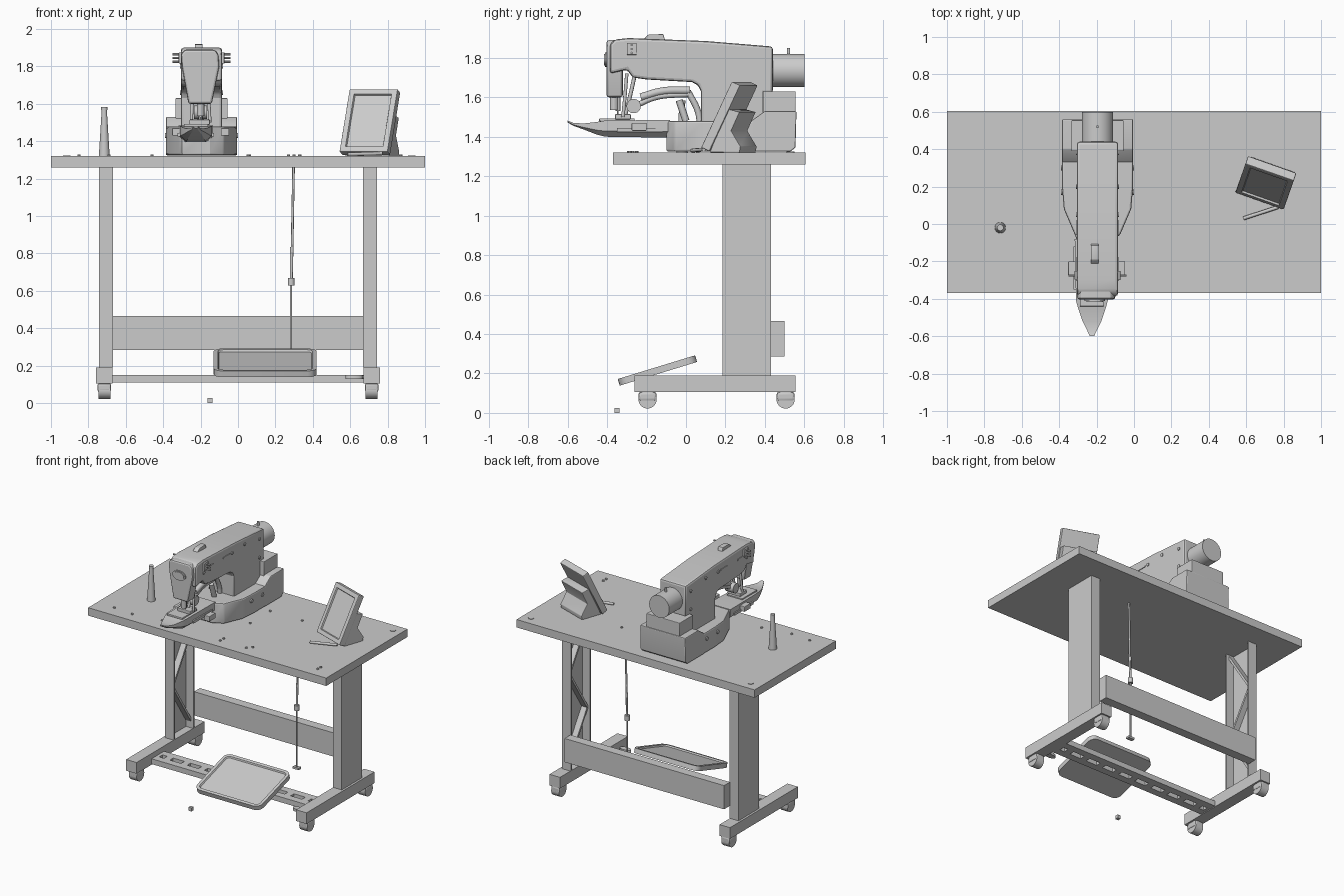
import bpy, bmesh, math
from mathutils import Vector, Matrix

if "Cube" in bpy.data.objects:
    bpy.data.objects.remove(bpy.data.objects["Cube"])


def finish(name, bm, loc=(0, 0, 0), rot=(0, 0, 0)):
    bmesh.ops.recalc_face_normals(bm, faces=bm.faces)
    me = bpy.data.meshes.new(name)
    bm.to_mesh(me)
    bm.free()
    ob = bpy.data.objects.new(name, me)
    ob.location, ob.rotation_euler = loc, rot
    bpy.context.collection.objects.link(ob)
    return ob


def prism(name, pts, axis, a, b, bevel=0, recess=None, loc=(0, 0, 0), rot=(0, 0, 0)):
    """Extrude a 2D profile along an axis; recess = (direction, rim, depth)."""
    put = {'x': lambda p, t: (t, p[0], p[1]), 'y': lambda p, t: (p[0], t, p[1]),
           'z': lambda p, t: (p[0], p[1], t)}[axis]
    bm = bmesh.new()
    lo = [bm.verts.new(put(p, a)) for p in pts]
    hi = [bm.verts.new(put(p, b)) for p in pts]
    n = len(pts)
    bm.faces.new(lo)
    bm.faces.new(hi)
    for i in range(n):
        bm.faces.new((lo[i], lo[(i + 1) % n], hi[(i + 1) % n], hi[i]))
    bmesh.ops.recalc_face_normals(bm, faces=bm.faces)
    if bevel:
        edges = [e for e in bm.edges if e.calc_face_angle(0) > 0.5]
        bmesh.ops.bevel(bm, geom=edges, offset=bevel, segments=2, profile=0.5, affect='EDGES')
    if recess:
        d = Vector(recess[0])
        f = max(bm.faces, key=lambda q: q.normal.dot(d) * q.calc_area())
        bmesh.ops.inset_region(bm, faces=[f], thickness=recess[1])
        bmesh.ops.inset_region(bm, faces=[f], thickness=0.006, depth=-recess[2])
    return finish(name, bm, loc, rot)


def box(name, x0, x1, y0, y1, z0, z1, bevel=0):
    return prism(name, [(x0, y0), (x1, y0), (x1, y1), (x0, y1)], 'z', z0, z1, bevel)


def cyl(name, c, r, depth, axis='z', r2=None, seg=32, squash=(1, 1, 1)):
    bm = bmesh.new()
    bmesh.ops.create_cone(bm, cap_ends=True, segments=seg, radius1=r,
                          radius2=r if r2 is None else r2, depth=depth)
    turn = {'z': Matrix(), 'x': Matrix.Rotation(math.pi / 2, 4, 'Y'),
            'y': Matrix.Rotation(-math.pi / 2, 4, 'X')}[axis]
    bmesh.ops.transform(bm, matrix=Matrix.Diagonal((*squash, 1)) @ turn, verts=bm.verts)
    return finish(name, bm, c)


def tube(name, pts, r, smooth=False):
    cu = bpy.data.curves.new(name, 'CURVE')
    cu.dimensions = '3D'
    cu.bevel_depth, cu.bevel_resolution, cu.use_fill_caps = r, 2, True
    if smooth:
        sp = cu.splines.new('BEZIER')
        sp.bezier_points.add(len(pts) - 1)
        for bp, p in zip(sp.bezier_points, pts):
            bp.co, bp.handle_left_type, bp.handle_right_type = p, 'AUTO', 'AUTO'
    else:
        sp = cu.splines.new('POLY')
        sp.points.add(len(pts) - 1)
        for bp, p in zip(sp.points, pts):
            bp.co = (*p, 1)
    ob = bpy.data.objects.new(name, cu)
    bpy.context.collection.objects.link(ob)
    return ob


def rounded(hx, hy, r, n=5):
    pts = []
    for k, (sx, sy) in enumerate([(1, 1), (-1, 1), (-1, -1), (1, -1)]):
        for i in range(n + 1):
            a = math.pi / 2 * (k + i / n)
            pts.append((sx * (hx - r) + r * math.cos(a), sy * (hy - r) + r * math.sin(a)))
    return pts


# Table top with plugs and small fittings
box('table_top', -1, 1, -.37, .605, 1.26, 1.32)
for x in (-.915, .93):
    cyl('table_plug', (x, .53, 1.321), .02, .006)
for x, y in [(-.85, -.27), (-.69, -.285), (-.46, -.25), (.055, -.25), (.055, -.29), (.27, -.285),
             (.3, -.25), (.87, -.25), (.87, -.285), (.06, .3), (.06, .06), (.33, .3)]:
    cyl('table_fitting', (x, y, 1.323), .009, .01, seg=10)

# Channel legs with zigzag ribs, feet and casters
for s in (-1, 1):
    def bx(name, a, b, *rest):
        return box(name, min(s * a, s * b), max(s * a, s * b), *rest)
    bx('leg_outer_wall', .73, .742, .185, .43, .19, 1.26)
    bx('leg_front_flange', .667, .742, .185, .197, .19, 1.26)
    bx('leg_back_flange', .667, .742, .418, .43, .19, 1.26)
    zs = [.24, .57, .9, 1.22]
    for i in range(3):
        ya, yb = (.2, .415) if i % 2 else (.415, .2)
        a, b = zs[i], zs[i + 1]
        prism('leg_rib', [(ya, a), (yb, b), (yb, b + .03), (ya, a + .03)], 'x', s * .685, s * .735)
    bx('foot', .67, .758, -.26, .555, .105, .19)
    for y in (-.195, .505):
        cyl('caster_wheel', (s * .715, y, .068), .046, .064, 'x')
        bx('caster_housing', .678, .752, y - .046, y + .046, .06, .106, .012)

# Rear beam and slotted lower crossbar
box('rear_beam', -.67, .67, .43, .5, .285, .465)
box('crossbar_front_strip', -.67, .67, -.08, -.025, .11, .15)
box('crossbar_back_strip', -.67, .67, .015, .07, .11, .15)
edges = [-.67] + [-.58 + .145 * i for i in range(9)] + [.67]
for i, x in enumerate(edges):
    w = .025
    box('crossbar_web', max(x - w, -.67), min(x + w, .67), -.025, .015, .11, .15)
cyl('adjuster_lever', (.62, -.16, .14), .045, .02, squash=(1, .5, 1))
tube('adjuster_stem', [(.64, -.14, .138), (.7, -.08, .138)], .01)
box('floor_block', -.163, -.137, -.363, -.337, 0, .026)

# Pedal and pull rod
prism('pedal', rounded(.275, .205, .05), 'z', -.0175, .0175, recess=((0, 0, 1), .022, .01),
      loc=(.145, -.145, .215), rot=(math.radians(17), 0, 0))
tube('pull_rod_upper', [(.297, .3, 1.26), (.286, .3, .65)], .007)
tube('pull_rod_lower', [(.283, .3, .8), (.283, .3, .2)], .006)
cyl('rod_joint', (.284, .3, .65), .018, .04)
cyl('rod_collar', (.288, .3, .82), .01, .03)
box('rod_hook', .26, .31, .285, .315, .185, .2)

# Thread post
cyl('thread_post', (-.715, -.02, 1.45), .029, .26, r2=.013)
cyl('thread_post_cap', (-.715, -.02, 1.575), .017, .015)

# Control panel: tilted screen, folded stand and pen
P, R = (.705, .22, 0), (0, 0, math.radians(-19.4))
prism('panel_screen', [(-.105, 1.345), (-.06, 1.325), (.105, 1.66), (.06, 1.68)], 'x', -.137, .137,
      .006, ((0, -1, .4), .035, .01), P, R)
prism('panel_stand', [(-.06, 1.32), (-.02, 1.42), (.04, 1.54), (.1, 1.525), (.055, 1.43),
                      (.105, 1.35), (.1, 1.32)], 'x', -.12, .13, .004, None, P, R)
tube('panel_pen', [(.585, .03, 1.33), (.77, .09, 1.335)], .01)

# Sewing machine: arm and column
CX = -.195
prism('machine_arm', [(-.385, 1.87), (-.36, 1.893), (-.29, 1.9), (.1, 1.885), (.44, 1.857), (.44, 1.62),
                      (.4, 1.62), (.4, 1.4), (.075, 1.4), (.075, 1.63), (.062, 1.66), (.03, 1.677),
                      (-.2, 1.69), (-.27, 1.7), (-.3, 1.74), (-.385, 1.72)], 'x', -.305, -.085, .014)
prism('face_plate', [(-.305, 1.865), (-.285, 1.89), (-.125, 1.89), (-.105, 1.865), (-.1, 1.8),
                     (-.14, 1.6), (-.265, 1.6), (-.3, 1.8)], 'y', -.403, -.32, .012)
cyl('face_badge_rim', (-.21, -.405, 1.79), .055, .012, 'y', squash=(1, 1, .65))
cyl('face_badge', (-.21, -.41, 1.79), .045, .012, 'y', squash=(1, 1, .65))
prism('top_lever', [(-.22, 1.89), (-.19, 1.918), (-.115, 1.92), (-.105, 1.885)], 'x', -.23, -.19, .003)

# Side trims, screws and thread guides on both flanks
for x, s in ((-.305, -1), (-.085, 1)):
    for y in (-.22, -.02):
        box('side_trim', x - .005, x + .005, y - .04, y + .04, 1.815, 1.827)
    for y, z in [(-.29, 1.80), (.05, 1.82), (.2, 1.83), (.38, 1.80), (.38, 1.66)]:
        cyl('side_screw', (x, y, z), .012, .012, 'x', seg=12)
    for i in range(3):
        cyl('guide_pin', (x + s * .015, -.275, 1.825 + .02 * i), .006, .06, 'x', seg=10)
    box('guide_block', x - .012, x + .012, -.3, -.25, 1.815, 1.875, .003)

# Motor and rear housing
cyl('motor', (CX, .52, 1.735), .084, .16, 'y', seg=40)
cyl('motor_pin', (CX, .52, 1.83), .008, .04, seg=12)
box('rear_box_upper', -.335, -.055, .39, .555, 1.5, 1.63, .004)
prism('rear_box_lower', [(.33, 1.325), (.53, 1.325), (.555, 1.345), (.56, 1.53), (.4, 1.53), (.33, 1.48)],
      'x', -.385, -.005, .006)

# Base and free arm bed
prism('machine_base', [(-.3, -.1), (-.15, -.1), (-.075, -.06), (-.015, .08), (-.005, .2), (-.005, .42),
                       (-.385, .42), (-.385, .2), (-.375, .08), (-.315, -.06)], 'z', 1.325, 1.48, .01)
bm = bmesh.new()
rings = []
for y, w, z0, z1 in [(-.6, .012, 1.472, 1.482), (-.57, .025, 1.455, 1.47), (-.52, .05, 1.437, 1.467),
                     (-.45, .074, 1.41, 1.475), (-.41, .085, 1.4, 1.482), (-.08, .092, 1.395, 1.485)]:
    c, k = -.225, .6
    m = z0 + (z1 - z0) * .35
    rings.append([bm.verts.new((c + x, y, z)) for x, z in
                  [(-w * k, z0), (w * k, z0), (w, m), (w, z1), (-w, z1), (-w, m)]])
for a, b in zip(rings, rings[1:]):
    for i in range(6):
        bm.faces.new((a[i], a[(i + 1) % 6], b[(i + 1) % 6], b[i]))
bm.faces.new(rings[0])
bm.faces.new(rings[-1])
finish('free_arm_bed', bm)
box('needle_plate', -.29, -.16, -.44, -.26, 1.478, 1.492, .003)
for s in (-1, 1):
    box('bed_side_cover', -.225 + s * .09 - .008, -.225 + s * .09 + .008, -.35, -.12, 1.425, 1.445)
    box('bed_clamp', -.2 + s * .13 - .022, -.2 + s * .13 + .022, -.275, -.2, 1.43, 1.47, .004)
    for y in (.17, .3):
        cyl('base_screw', (CX + s * .19, y, 1.43), .014, .012, 'x', seg=14)

# Needle and feeding linkage under the arm
tube('needle_bar', [(-.2, -.345, 1.72), (-.2, -.345, 1.53)], .012)
tube('needle', [(-.2, -.345, 1.54), (-.2, -.345, 1.48)], .004)
cyl('needle_clamp', (-.2, -.365, 1.57), .02, .07, seg=16)
tube('presser_bar', [(-.2, -.26, 1.71), (-.2, -.285, 1.6), (-.2, -.31, 1.5)], .01, True)
box('presser_foot', -.26, -.15, -.36, -.28, 1.488, 1.515, .005)
for s in (-1, 1):
    tube('presser_side_rod', [(-.2 + s * .04, -.3, 1.72), (-.2 + s * .045, -.31, 1.6),
                              (-.2 + s * .05, -.32, 1.5)], .009, True)
cyl('linkage_wheel', (-.2, -.265, 1.555), .036, .07, 'x')
tube('linkage_upper', [(-.2, -.23, 1.6), (-.2, -.12, 1.63), (-.2, .02, 1.635)], .02, True)
tube('linkage_lower', [(-.2, -.26, 1.555), (-.2, -.15, 1.6), (-.2, .02, 1.615)], .014, True)
tube('linkage_strut', [(-.2, -.035, 1.585), (-.2, .0, 1.48)], .018)
tube('linkage_arm', [(-.2, .01, 1.63), (-.2, .06, 1.53), (-.2, .07, 1.48)], .016, True)

# Smooth curved faces, keep hard edges
bpy.ops.object.select_all(action='DESELECT')
for ob in bpy.context.scene.objects:
    if ob.type == 'MESH':
        ob.select_set(True)
        bpy.context.view_layer.objects.active = ob
bpy.ops.object.shade_smooth_by_angle(angle=math.radians(20))
